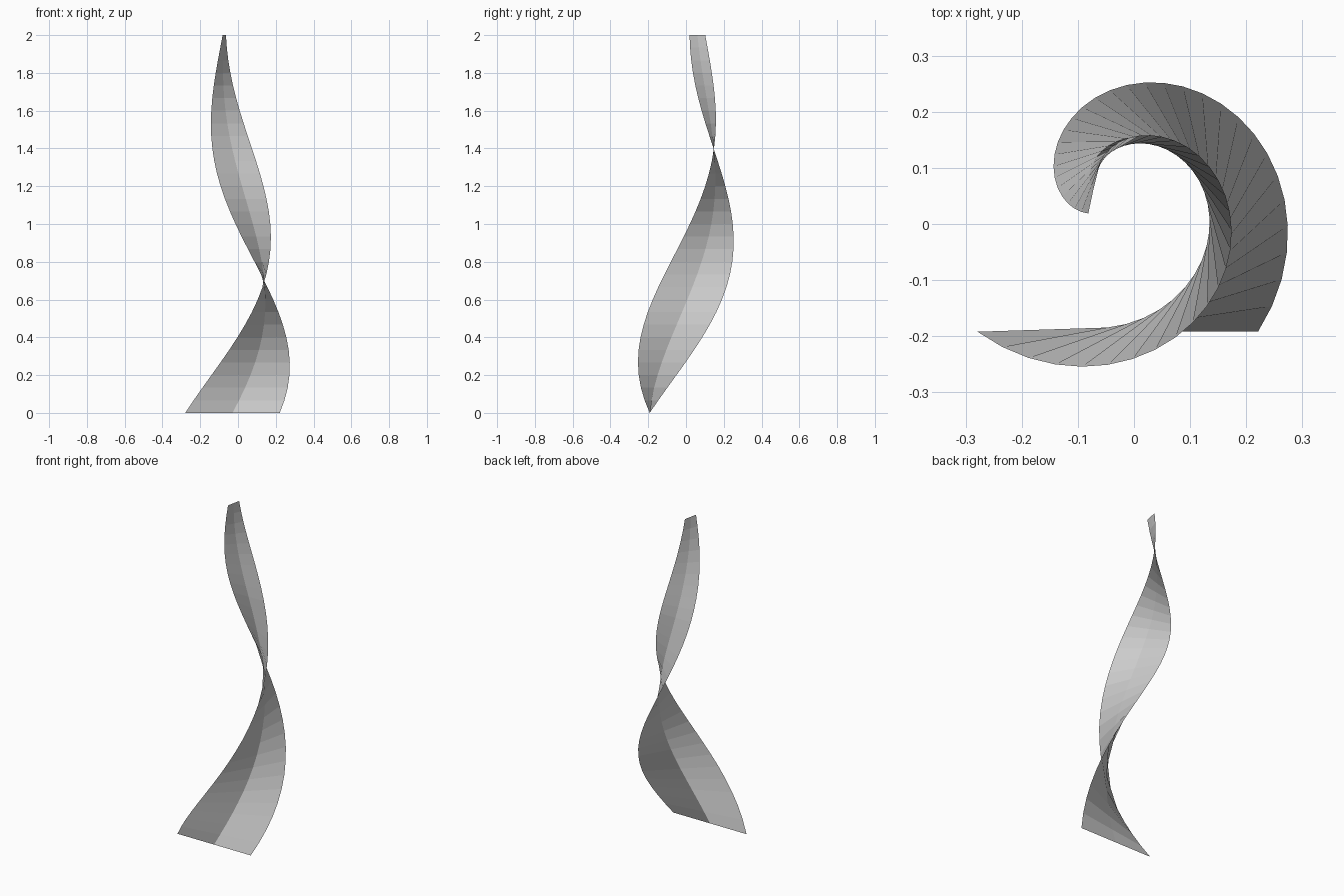
import bpy, bmesh, math
from mathutils import Vector, Matrix

if "Cube" in bpy.data.objects:
    bpy.data.objects.remove(bpy.data.objects["Cube"])

ROWS, COLS = 30, 2                # steps up the height, strips across the width
HEIGHT, TOP_SCALE = 2.0, 0.17     # taper towards the top
TWIST = math.radians(258)
AXIS = Vector((-0.029, 0.046, 0)) # twist axis, offset from the strip
WIDTH, OFFSET = 0.5, -0.238

# Flat strip swept upward while turning and shrinking about the axis
bm = bmesh.new()
rows = []
for i in range(ROWS + 1):
    t = i / ROWS
    scale = 1 + (TOP_SCALE - 1) * t
    turn = Matrix.Rotation(TWIST * t, 3, 'Z')
    row = []
    for j in range(COLS + 1):
        p = Vector((WIDTH * (j / COLS - 0.5), OFFSET, 0))
        drift = Vector((-0.004, 0.006, 0)) * t ** 4
        row.append(bm.verts.new(AXIS + drift + turn @ p * scale + Vector((0, 0, HEIGHT * t))))
    rows.append(row)
for lo, hi in zip(rows, rows[1:]):
    for j in range(COLS):
        bm.faces.new((lo[j], lo[j + 1], hi[j + 1], hi[j]))

mesh = bpy.data.meshes.new("twisted_ribbon")
bm.to_mesh(mesh)
bm.free()
ribbon = bpy.data.objects.new("twisted_ribbon", mesh)
bpy.context.collection.objects.link(ribbon)
